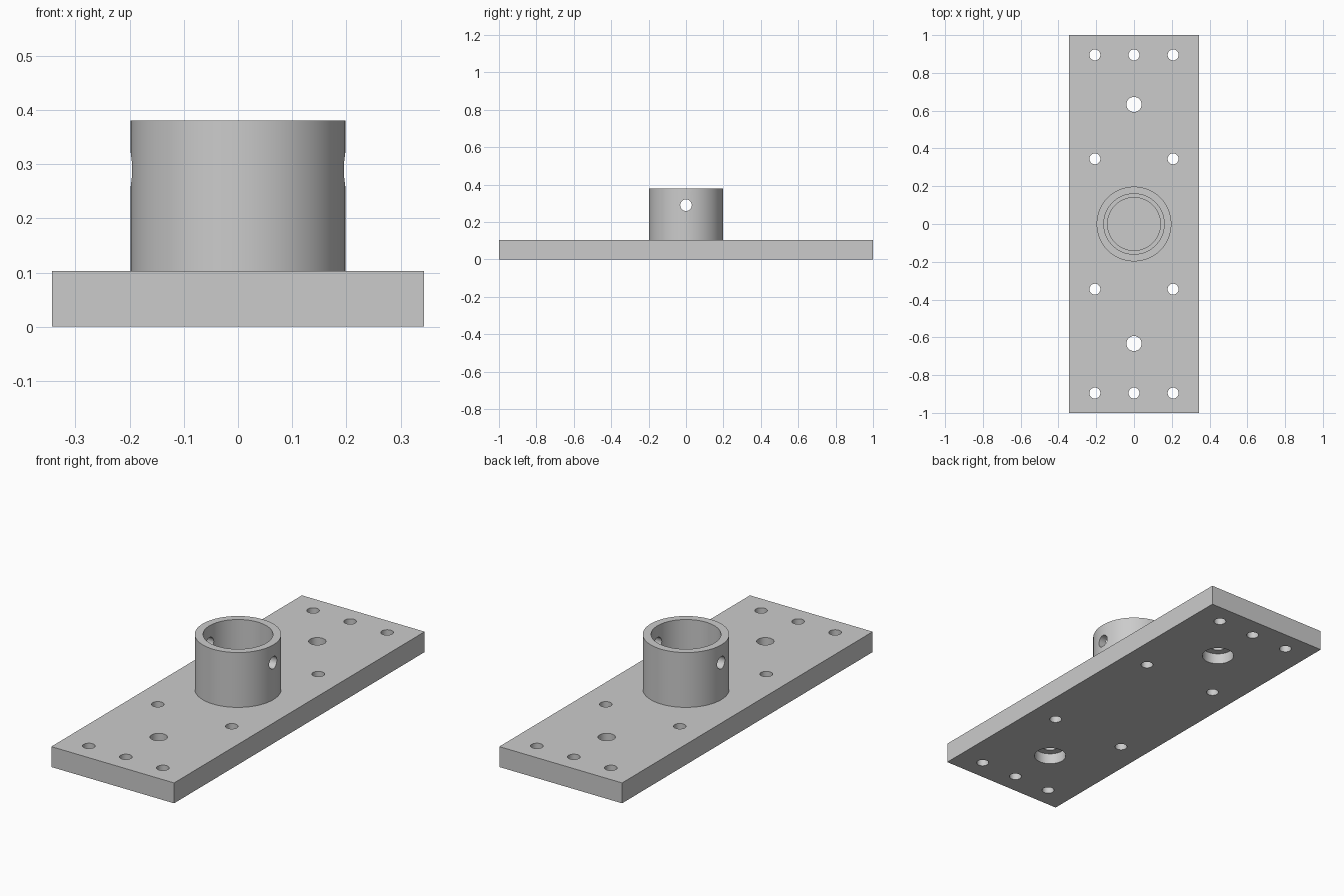
import bpy
import bmesh
from math import radians
from mathutils import Matrix

default = bpy.data.objects.get("Cube")
if default:
    bpy.data.objects.remove(default, do_unlink=True)

PLATE_TOP = 0.103
TUBE_TOP = 0.38

steel = bpy.data.materials.new("grey_steel")
steel.use_nodes = True
steel.diffuse_color = (0.6, 0.6, 0.6, 1)
steel.node_tree.nodes["Principled BSDF"].inputs["Base Color"].default_value = (0.6, 0.6, 0.6, 1)


def add_object(name, bm):
    mesh = bpy.data.meshes.new(name)
    bm.to_mesh(mesh)
    bm.free()
    obj = bpy.data.objects.new(name, mesh)
    mesh.materials.append(steel)
    bpy.context.collection.objects.link(obj)
    return obj


def cylinder(name, radius, x, y, bottom, top, sides=48):
    bm = bmesh.new()
    bmesh.ops.create_cone(bm, cap_ends=True, segments=sides, radius1=radius, radius2=radius,
                          depth=top - bottom,
                          matrix=Matrix.Translation((x, y, (bottom + top) / 2)))
    return add_object(name, bm)


def cut(target, cutters):
    # Apply each cutter in turn, then remove it
    bpy.context.view_layer.objects.active = target
    for cutter in cutters:
        cutter.hide_render = True
        mod = target.modifiers.new("cut", 'BOOLEAN')
        mod.operation = 'DIFFERENCE'
        mod.solver = 'EXACT'
        mod.object = cutter
        bpy.ops.object.modifier_apply(modifier=mod.name)
        bpy.data.objects.remove(cutter, do_unlink=True)


def smooth(obj):
    bpy.ops.object.select_all(action='DESELECT')
    obj.select_set(True)
    bpy.context.view_layer.objects.active = obj
    bpy.ops.object.shade_smooth_by_angle(angle=radians(30))


# Base plate
bm = bmesh.new()
bmesh.ops.create_cube(bm, size=1, matrix=Matrix.Translation((0, 0, PLATE_TOP / 2))
                      @ Matrix.Diagonal((0.686, 2, PLATE_TOP, 1)))
base_plate = add_object("base_plate", bm)

# Screw holes, counterbored bolt holes and the blind recess under the socket
holes = []
for side in (-1, 1):
    for x, y in ((-0.207, 0.895), (0, 0.895), (0.207, 0.895), (-0.207, 0.345), (0.207, 0.345)):
        holes.append(cylinder("screw_hole", 0.029, x, side * y, -0.1, 0.2, 32))
    holes.append(cylinder("bolt_hole", 0.04, 0, side * 0.633, -0.1, 0.2, 32))
    holes.append(cylinder("counterbore", 0.076, 0, side * 0.633, -0.1, 0.055))
holes.append(cylinder("recess", 0.14, 0, 0, 0.05, 0.2, 64))
cut(base_plate, holes)
smooth(base_plate)

# Socket tube with a cross pin hole
socket_tube = cylinder("socket_tube", 0.198, 0, 0, PLATE_TOP, TUBE_TOP, 64)
bore = cylinder("bore", 0.16, 0, 0, 0, 0.5, 64)
pin = cylinder("pin_hole", 0.031, 0, 0, -0.5, 0.5, 32)
pin.data.transform(Matrix.Translation((0, 0, 0.29)) @ Matrix.Rotation(radians(90), 4, 'Y'))
cut(socket_tube, [bore, pin])
smooth(socket_tube)
